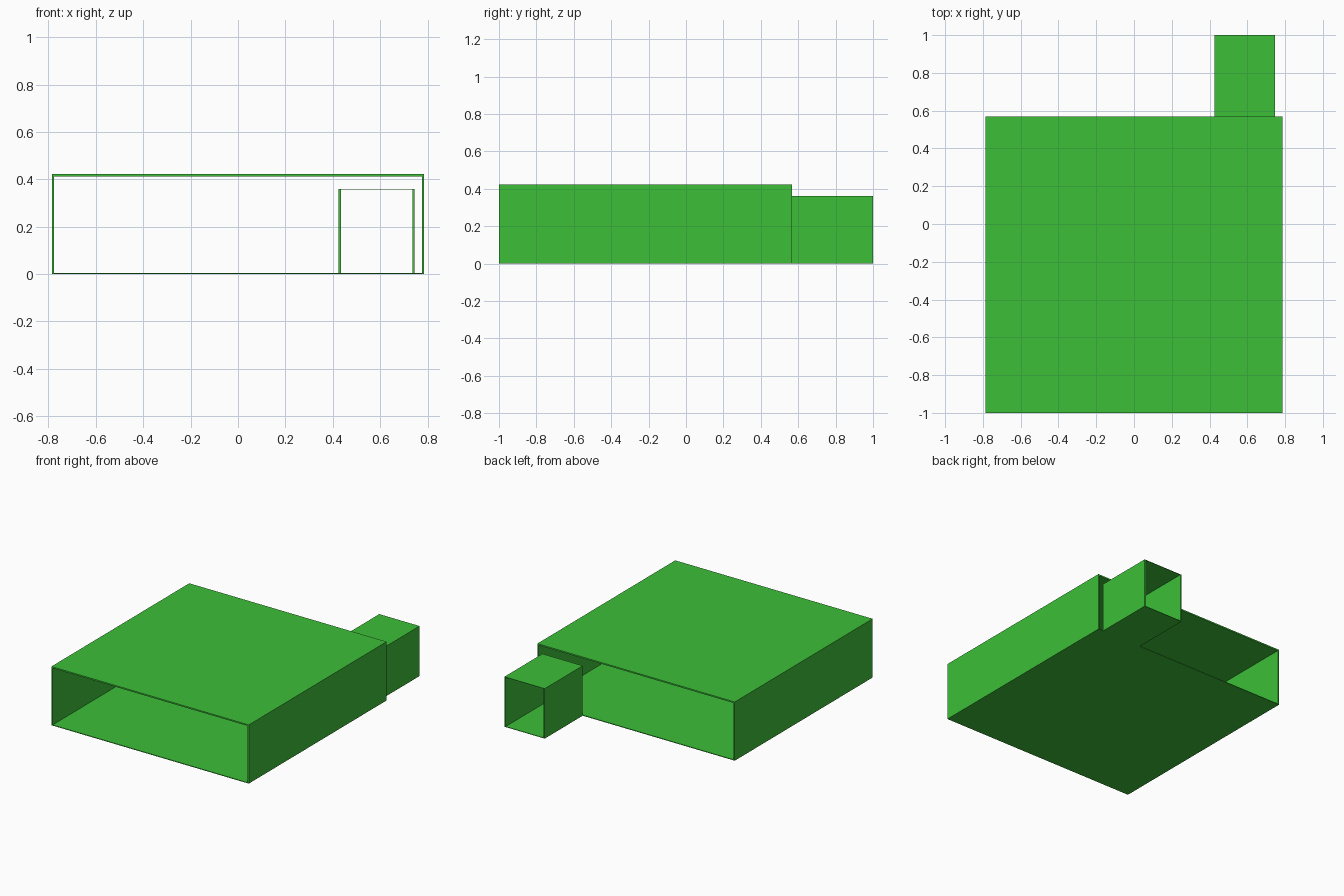
import bpy
import bmesh

if "Cube" in bpy.data.objects:
    bpy.data.objects.remove(bpy.data.objects["Cube"])

green = bpy.data.materials.new("green_paint")
green.diffuse_color = (0.045, 0.52, 0.04, 1.0)
green.use_nodes = True
green.node_tree.nodes["Principled BSDF"].inputs["Base Color"].default_value = green.diffuse_color


def open_duct(name, x0, x1, y0, y1, height, wall, roof, floor):
    """Rectangular tube along y, open at front and back."""
    outer = [(x0, 0), (x1, 0), (x1, height), (x0, height)]
    inner = [(x0 + wall, floor), (x1 - wall, floor),
             (x1 - wall, height - roof), (x0 + wall, height - roof)]
    bm = bmesh.new()
    rings = [[bm.verts.new((x, y, z)) for x, z in loop]
             for loop in (outer, inner) for y in (y0, y1)]
    # Walls outside and inside, then the thin rims at both ends
    for a, b in ((0, 1), (2, 3), (0, 2), (1, 3)):
        for i in range(4):
            j = (i + 1) % 4
            bm.faces.new((rings[a][i], rings[a][j], rings[b][j], rings[b][i]))
    bmesh.ops.recalc_face_normals(bm, faces=bm.faces)
    mesh = bpy.data.meshes.new(name)
    bm.to_mesh(mesh)
    bm.free()
    mesh.materials.append(green)
    obj = bpy.data.objects.new(name, mesh)
    bpy.context.collection.objects.link(obj)
    return obj


# Large room, open at front and back
open_duct("main_room", -0.786, 0.786, -1.0, 0.568, 0.423, 0.01, 0.01, 0.005)

# Small passage behind its right-hand side
open_duct("rear_passage", 0.425, 0.746, 0.568, 1.0, 0.36, 0.01, 0.003, 0.004)
